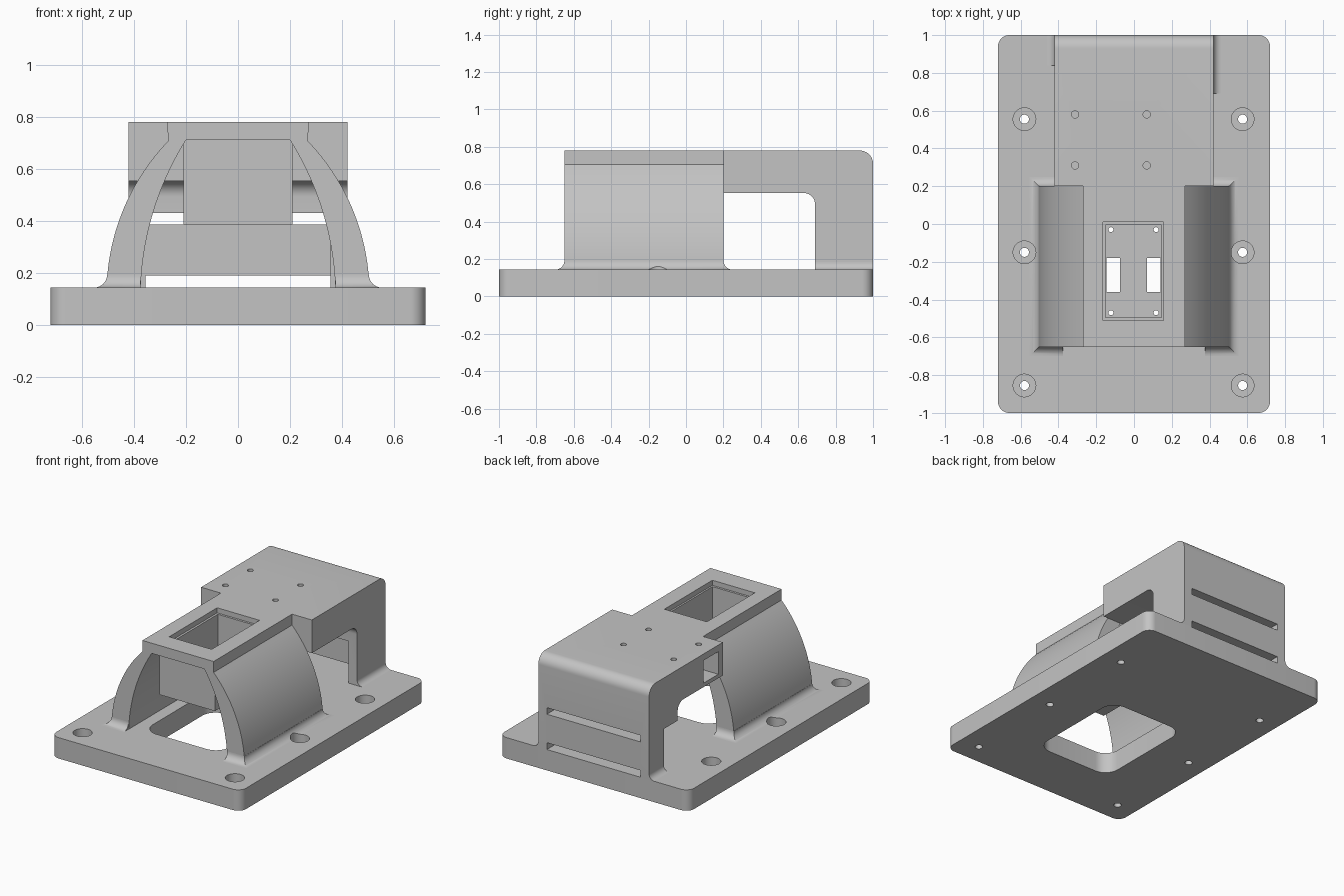
import bpy, bmesh
from math import sin, cos, pi, sqrt, radians

if "Cube" in bpy.data.objects:
    bpy.data.objects.remove(bpy.data.objects["Cube"])

grey = bpy.data.materials.new("light_grey")
grey.use_nodes = True
COLOUR = (0.55, 0.55, 0.55, 1)
grey.diffuse_color = COLOUR
grey.node_tree.nodes["Principled BSDF"].inputs["Base Color"].default_value = COLOUR

BASE_TOP = 0.143


def loft(name, rings):
    """Solid through a stack of matching closed rings."""
    bm = bmesh.new()
    rows = [[bm.verts.new(p) for p in ring] for ring in rings]
    n = len(rows[0])
    for a, b in zip(rows, rows[1:]):
        for i in range(n):
            j = (i + 1) % n
            bm.faces.new((a[i], a[j], b[j], b[i]))
    bm.faces.new(rows[0])
    bm.faces.new(rows[-1])
    bmesh.ops.recalc_face_normals(bm, faces=bm.faces)
    mesh = bpy.data.meshes.new(name)
    bm.to_mesh(mesh)
    bm.free()
    mesh.materials.append(grey)
    ob = bpy.data.objects.new(name, mesh)
    bpy.context.collection.objects.link(ob)
    return ob


def prism(name, pts, axis, lo, hi):
    """Extrude a 2D outline along an axis."""
    place = {"x": lambda a, b, t: (t, a, b),
             "y": lambda a, b, t: (a, t, b),
             "z": lambda a, b, t: (a, b, t)}[axis]
    return loft(name, [[place(a, b, t) for a, b in pts] for t in (lo, hi)])


def box(name, x0, x1, y0, y1, z0, z1):
    return prism(name, [(x0, y0), (x1, y0), (x1, y1), (x0, y1)], "z", z0, z1)


def arc(cx, cy, r, a0, a1, n=10):
    return [(cx + r * cos(radians(a0 + (a1 - a0) * i / n)),
             cy + r * sin(radians(a0 + (a1 - a0) * i / n))) for i in range(n + 1)]


def rounded(cx, cy, hx, hy, r):
    pts = []
    for sx, sy, a in ((1, 1, 0), (-1, 1, 90), (-1, -1, 180), (1, -1, 270)):
        pts += arc(cx + sx * (hx - r), cy + sy * (hy - r), r, a, a + 90)
    return pts


def cylinder(name, x, y, r, z0, z1):
    return prism(name, arc(x, y, r, 0, 352.5, 47), "z", z0, z1)


def cut(targets, cutters):
    for ob in targets:
        bpy.context.view_layer.objects.active = ob
        for c in cutters:
            m = ob.modifiers.new("cut", "BOOLEAN")
            m.operation, m.solver, m.object = "DIFFERENCE", "EXACT", c
            bpy.ops.object.modifier_apply(modifier=m.name)
    for c in cutters:
        bpy.data.objects.remove(c)


# Base plate with central opening
base = prism("base_plate", rounded(0, 0, 0.72, 1, 0.06), "z", 0, BASE_TOP)
cut([base], [prism("opening", rounded(0, -0.24, 0.29, 0.37, 0.1), "z", -0.1, 0.3)])

# Arched bridge over the opening
def curve(x0, radius, zc, z0, z1, n=20):
    zs = [z0 + (z1 - z0) * i / n for i in range(n + 1)]
    return [(x0 - radius + sqrt(radius ** 2 - (z - zc) ** 2), z) for z in zs]

FRONT, BACK = -0.65, 0.2
outer = curve(0.505, 0.845, 0.12, BASE_TOP, 0.705) + [(0.27, 0.78)]
inner = curve(0.375, 1.15, 0.1, BASE_TOP, 0.71)
half = outer[::-1] + inner
outline = outer + [(-x, z) for x, z in outer[::-1]]
outline += [(-x, z) for x, z in inner] + inner[::-1]
bridge = prism("arched_bridge", outline, "y", FRONT, BACK)

# Concave flares around the feet of the bridge
R = 0.05
flares = []
for side, label in ((1, "left"), (-1, "right")):
    rings = []
    for i in range(11):
        t = pi / 2 * i / 10
        d, z = R * (1 - sin(t)), BASE_TOP + R * (1 - cos(t))
        rings.append([(side * x, y, z) for x, y in (
            (0.375, FRONT - d), (0.503 + d, FRONT - d),
            (0.503 + d, BACK + d), (0.375, BACK + d))])
    # Keep the inside of the foot flush with the arch
    flares.append(loft(label + "_foot_flare", rings))

# Hanging sensor box with stepped pocket and pierced floor
sensor = box("sensor_box", -0.21, 0.21, -0.55, 0.05, 0.386, 0.71)
cut([bridge, sensor], [
    box("pocket", -0.15, 0.145, -0.495, -0.005, 0.43, 0.9),
    box("ledge", -0.165, 0.157, -0.51, 0.01, 0.745, 0.9)])
floor_cuts = [box("window", x0, x1, -0.36, -0.18, 0.3, 0.5)
              for x0, x1 in ((-0.145, -0.075), (0.07, 0.14))]
floor_cuts += [cylinder("pin", x, y, 0.013, 0.3, 0.5)
               for x in (-0.122, 0.117) for y in (-0.03, -0.47)]
cut([sensor], floor_cuts)

# Rear housing: overhanging slab and thick back wall
side = [(0.2, 0.78), (0.2, 0.553)] + arc(0.63, 0.493, 0.06, 90, 0)
side += [(0.69, BASE_TOP), (1, BASE_TOP)] + arc(0.93, 0.71, 0.07, 0, 90)
housing = prism("rear_housing", side, "x", -0.42, 0.42)
cuts = [box("cavity", -0.5, 0.355, 0.6, 0.84, 0.1, 0.43),
        box("lower_slot", -0.355, 0.355, 0.8, 1.1, 0.1, 0.19),
        box("upper_slot", -0.355, 0.355, 0.8, 1.1, 0.385, 0.43),
        box("side_port", -0.5, -0.2, 0.25, 0.41, 0.58, 0.735)]
cuts += [cylinder("screw_hole", x, y, 0.019, 0.68, 0.9)
         for x in (-0.312, 0.067) for y in (0.31, 0.58)]
cut([housing], cuts)

# Concave fillets at the sides of the back wall
F = 0.04
fillets = []
for s, y0, label in ((1, 0.69, "left"), (-1, 0.84, "right")):
    pts = [(0.42, BASE_TOP)] + arc(0.42 + F, BASE_TOP + F, F, 270, 180)
    fillets.append(prism(label + "_wall_fillet", [(s * x, z) for x, z in pts], "y", y0, 1))

# Counterbored mounting holes
for x in (-0.58, 0.575):
    for y in (-0.855, -0.15, 0.555):
        cut([base], [cylinder("through_hole", x, y, 0.024, -0.1, 0.3)])
        cut([base] + flares, [cylinder("counterbore", x, y, 0.06, 0.06, 0.3)])

# Smooth curved surfaces, keep hard edges
bpy.ops.object.select_all(action="DESELECT")
for ob in [base, bridge, sensor, housing] + flares + fillets:
    ob.select_set(True)
    bpy.context.view_layer.objects.active = ob
bpy.ops.object.shade_smooth_by_angle(angle=radians(30))
